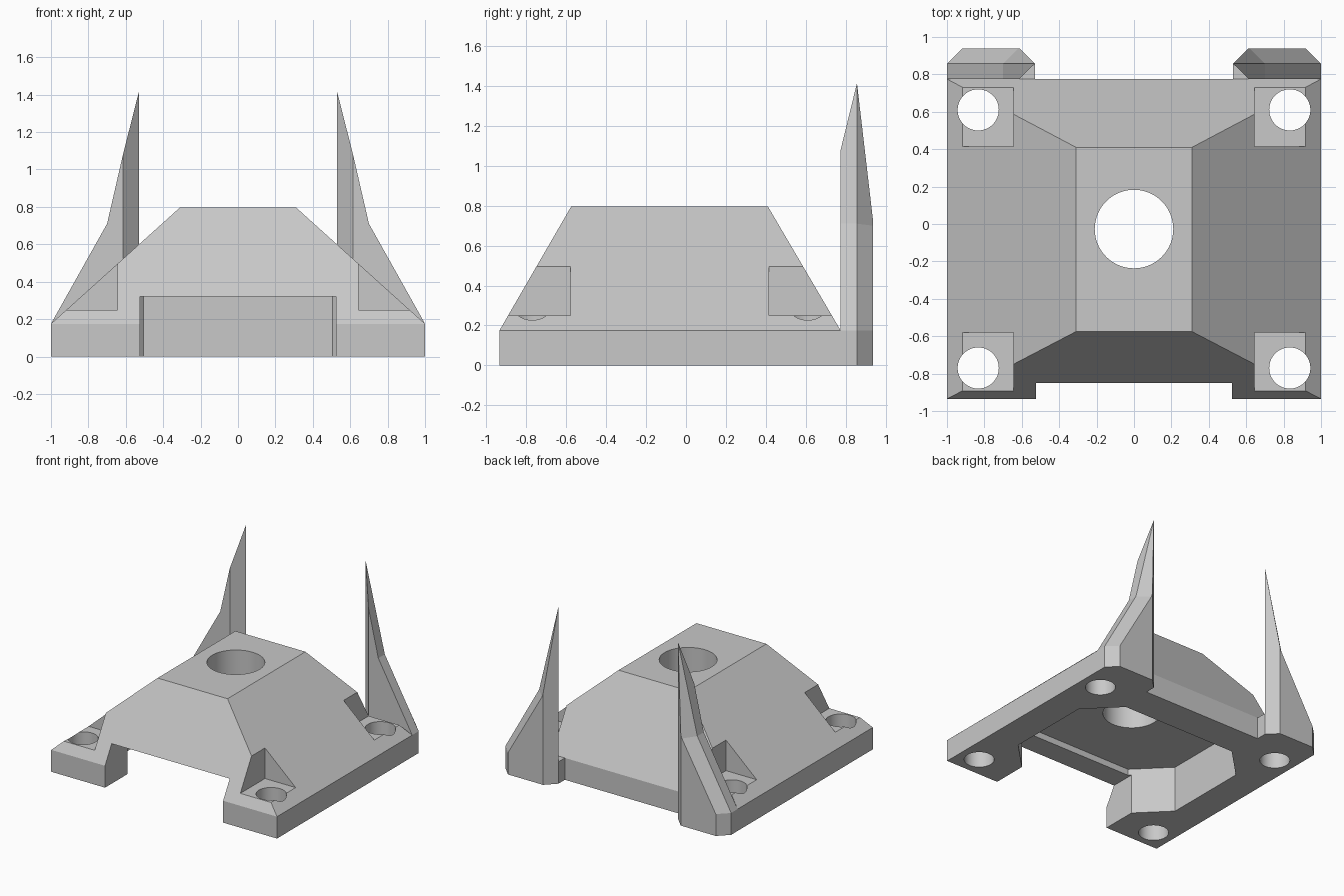
import bpy, bmesh, math

default = bpy.data.objects.get("Cube")
if default:
    bpy.data.objects.remove(default, do_unlink=True)

grey = bpy.data.materials.new("plain_grey")
grey.use_nodes = True
grey.diffuse_color = (0.58, 0.58, 0.58, 1)
grey.node_tree.nodes["Principled BSDF"].inputs["Base Color"].default_value = grey.diffuse_color


def loft(name, rings):
    """Closed solid skinned through rings with equal point counts."""
    bm = bmesh.new()
    loops = [[bm.verts.new(p) for p in ring] for ring in rings]
    n = len(loops[0])
    for a, b in zip(loops, loops[1:]):
        for i in range(n):
            j = (i + 1) % n
            bm.faces.new((a[i], a[j], b[j], b[i]))
    bm.faces.new(loops[0][::-1])
    bm.faces.new(loops[-1])
    bmesh.ops.recalc_face_normals(bm, faces=bm.faces)
    mesh = bpy.data.meshes.new(name)
    bm.to_mesh(mesh)
    bm.free()
    mesh.materials.append(grey)
    obj = bpy.data.objects.new(name, mesh)
    bpy.context.collection.objects.link(obj)
    return obj


def prism(name, outline, z0, z1):
    return loft(name, [[(x, y, z) for x, y in outline] for z in (z0, z1)])


def rect(x0, x1, y0, y1):
    return [(x0, y0), (x1, y0), (x1, y1), (x0, y1)]


def circle(cx, cy, r, n=64):
    return [(cx + r * math.cos(math.tau * i / n), cy + r * math.sin(math.tau * i / n))
            for i in range(n)]


def cut(obj, outline, z0, z1):
    cutter = prism("cutter", outline, z0, z1)
    cutter.hide_render = True
    mod = obj.modifiers.new("cut", "BOOLEAN")
    mod.operation = "DIFFERENCE"
    mod.solver = "EXACT"
    mod.object = cutter
    bpy.context.view_layer.objects.active = obj
    bpy.ops.object.modifier_apply(modifier=mod.name)
    bpy.data.objects.remove(cutter, do_unlink=True)


# Body: low rectangular base rising into a truncated pyramid
FRONT, BACK, EDGE, TOP = -0.935, 0.775, 0.175, 0.797
base = rect(-1, 1, FRONT, BACK)
crown = rect(-0.31, 0.31, -0.575, 0.41)
body = loft("body", [[(x, y, z) for x, y in ring]
                     for ring, z in ((base, 0), (base, EDGE), (crown, TOP))])

# Underside cavity with chamfered corners
w, c, y0, y1 = 0.75, 0.245, -0.67, 0.51
cut(body, [(-w + c, y0), (w - c, y0), (w, y0 + c), (w, y1 - c),
           (w - c, y1), (-w + c, y1), (-w, y1 - c), (-w, y0 + c)], -0.1, 0.37)

# Front opening and central bore
cut(body, rect(-0.523, 0.523, -1.1, -0.55), -0.1, 0.32)
cut(body, circle(0, -0.027, 0.21), 0.2, 1)

# Corner pockets with screw holes
for s in (-1, 1):
    xs = sorted((0.645 * s, 1.1 * s))
    cut(body, rect(*xs, 0.415, 1), 0.25, 1)
    cut(body, rect(*xs, -1.1, -0.58), 0.25, 1)
    for y in (0.61, -0.77):
        cut(body, circle(0.833 * s, y, 0.11, 48), -0.1, 1)

bpy.ops.object.select_all(action="DESELECT")
body.select_set(True)
bpy.context.view_layer.objects.active = body
bpy.ops.object.shade_smooth_by_angle(angle=math.radians(25))

# Rear fins: front, ridge and back sections, with a small fillet foot
front_ring = [(1, 0), (1, EDGE), (0.70, 0.71), (0.615, 1.08), (0.615, 0)]
ridge_ring = [(1, 0), (1, EDGE), (0.70, 0.71), (0.53, 1.415), (0.53, 0)]
back_ring = [(0.92, 0), (0.92, EDGE), (0.62, 0.70), (0.61, 0.73), (0.61, 0)]
sections = ((front_ring, BACK), (ridge_ring, 0.857), (back_ring, 0.937))
for side, s in (("left", 1), ("right", -1)):
    loft(side + "_fin", [[(x * s, y, z) for x, z in ring] for ring, y in sections])
    prism(side + "_fin_foot",
          [(0.53 * s, BACK), (0.615 * s, BACK), (0.53 * s, 0.857)], 0, EDGE)
